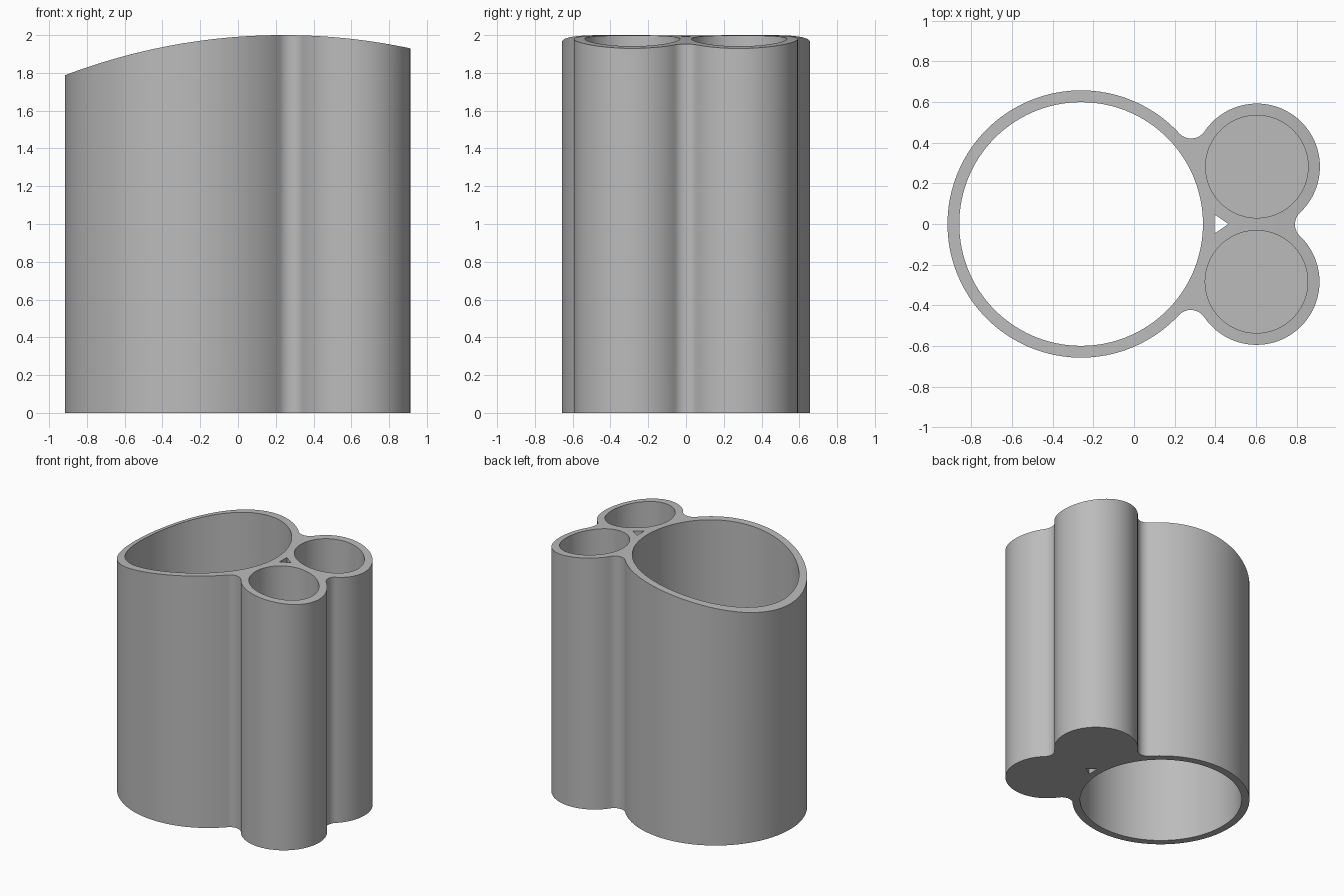
import bpy, bmesh, math
from mathutils import Vector

cube = bpy.data.objects.get("Cube")
if cube:
    bpy.data.objects.remove(cube, do_unlink=True)

# Three tubes in counter-clockwise order: centre, outer radius, bore radius
WALL = 0.058
TUBES = [(Vector((-0.26, 0.0)), 0.657),
         (Vector((0.602, -0.284)), 0.31),
         (Vector((0.604, 0.282)), 0.31)]
FILLET = 0.08
FLOOR = 0.06
CREST_X, CREST_R = 0.24, 3.25


def top_z(x):
    return 2 - CREST_R + math.sqrt(CREST_R ** 2 - (x - CREST_X) ** 2)


def circle(c, r, n):
    return [c + Vector((math.cos(t), math.sin(t))) * r
            for t in (math.tau * i / n for i in range(n))]


def arc(c, r, start, end, direction, step):
    """Points from start up to, not including, end; direction 1 is counter-clockwise."""
    a0 = math.atan2(start.y - c.y, start.x - c.x)
    a1 = math.atan2(end.y - c.y, end.x - c.x)
    sweep = ((a1 - a0) * direction) % math.tau
    n = max(3, round(sweep / step))
    return [c + Vector((math.cos(a), math.sin(a))) * r
            for a in (a0 + direction * sweep * i / n for i in range(n))]


def fillet_centre(a, ra, b, rb):
    """Centre of the blend circle touching both tubes on the outside."""
    d = b - a
    length = d.length
    p, q = ra + FILLET, rb + FILLET
    along = (p * p - q * q + length * length) / (2 * length)
    u = d / length
    return a + u * along + Vector((u.y, -u.x)) * math.sqrt(p * p - along * along)


# Outer outline: tube arcs joined by concave blends
blends = [fillet_centre(*TUBES[i], *TUBES[(i + 1) % 3]) for i in range(3)]
outline = []
for i, (c, r) in enumerate(TUBES):
    nxt, nr = TUBES[(i + 1) % 3]
    enter = c + (blends[i - 1] - c).normalized() * r
    leave = c + (blends[i] - c).normalized() * r
    land = nxt + (blends[i] - nxt).normalized() * nr
    outline += arc(c, r, enter, leave, 1, math.tau / 120)
    outline += arc(blends[i], FILLET, leave, land, -1, math.tau / 60)

# Bores and the small gap left between the three tubes
main_bore = circle(TUBES[0][0], TUBES[0][1] - WALL, 120)
pockets = [circle(c, r - WALL, 96) for c, r in TUBES[1:]]
gap = [Vector((0.395, 0.047)), Vector((0.395, -0.047)), Vector((0.465, 0))]

bm = bmesh.new()


def ring(points, z):
    verts = [bm.verts.new((p.x, p.y, z)) for p in points]
    edges = [bm.edges.new((v, verts[(i + 1) % len(verts)])) for i, v in enumerate(verts)]
    return verts, edges


top_edges, base_edges, top_verts = [], [], []
for points, z in [(outline, 0), (main_bore, 0), (gap, 0)] + [(p, FLOOR) for p in pockets]:
    low, low_edges = ring(points, z)
    high, high_edges = ring(points, 2)
    top_edges += high_edges
    top_verts += high
    if z == 0:
        base_edges += low_edges
    else:
        bm.faces.new(low)
    for i in range(len(low)):
        j = (i + 1) % len(low)
        bm.faces.new((low[i], low[j], high[j], high[i]))

# Rim and underside, then bend the rim to the crowned top
for edges, up in ((top_edges, 1), (base_edges, -1)):
    bmesh.ops.triangle_fill(bm, edges=edges, use_beauty=True, normal=(0, 0, up))
for v in top_verts:
    v.co.z = top_z(v.co.x)
bmesh.ops.recalc_face_normals(bm, faces=bm.faces[:])

mesh = bpy.data.meshes.new("triple_tube_holder")
bm.to_mesh(mesh)
bm.free()
holder = bpy.data.objects.new("triple_tube_holder", mesh)
bpy.context.collection.objects.link(holder)

# Plain grey material
GREY = (0.5, 0.5, 0.5, 1)
mat = bpy.data.materials.new("plain grey")
mat.use_nodes = True
mat.diffuse_color = GREY
mat.node_tree.nodes["Principled BSDF"].inputs["Base Color"].default_value = GREY
mesh.materials.append(mat)

bpy.ops.object.select_all(action='DESELECT')
holder.select_set(True)
bpy.context.view_layer.objects.active = holder
bpy.ops.object.shade_smooth_by_angle(angle=math.radians(30))
